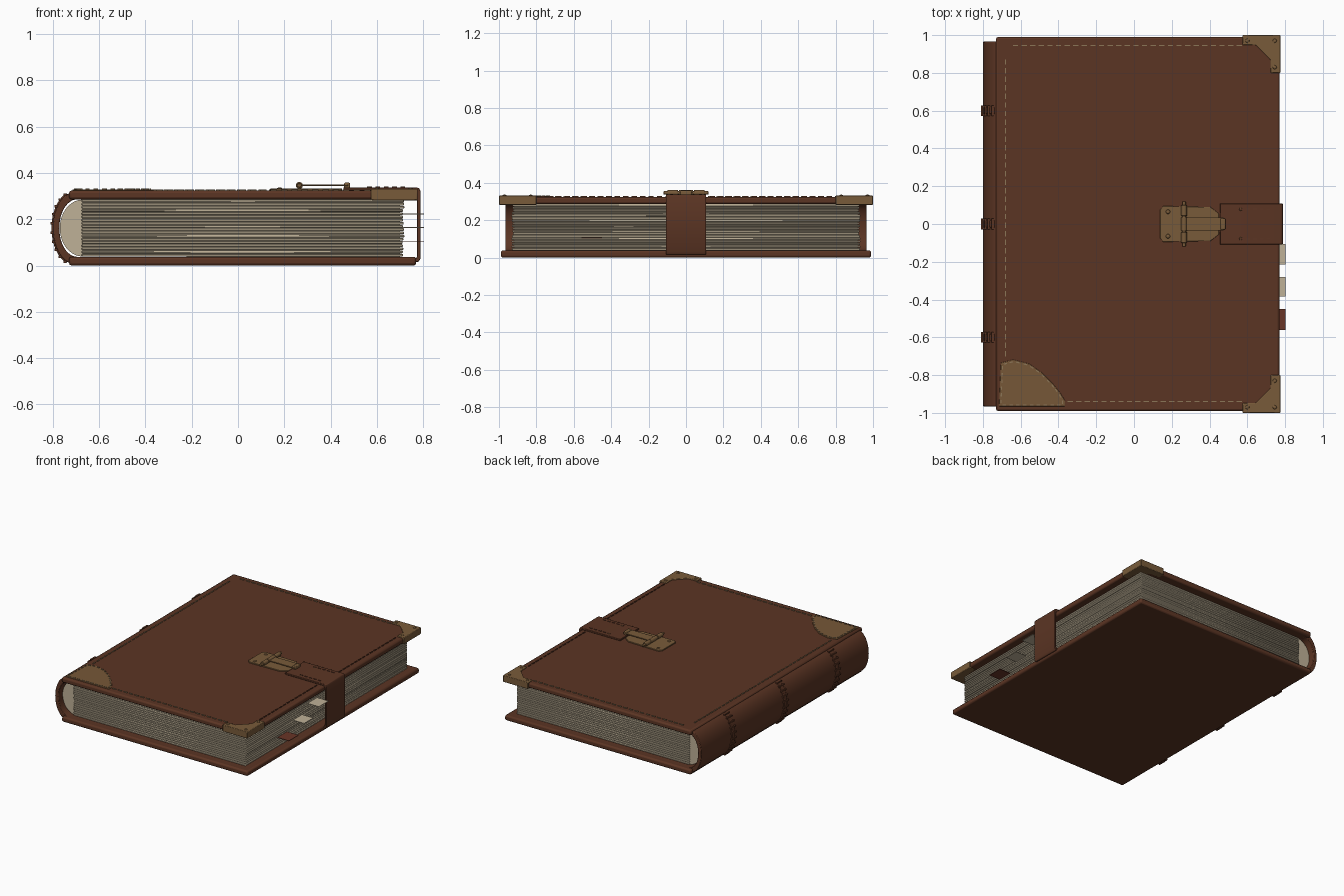
import bpy, bmesh, math, random
from mathutils import Vector, Matrix

if "Cube" in bpy.data.objects:
    bpy.data.objects.remove(bpy.data.objects["Cube"])
random.seed(4)

def mat(name, c):
    m = bpy.data.materials.new(name)
    m.diffuse_color = (*c, 1)
    m.use_nodes = True
    m.node_tree.nodes["Principled BSDF"].inputs["Base Color"].default_value = m.diffuse_color
    return m

LEATHER = mat("brown leather", (0.105, 0.035, 0.017))
BRASS = mat("aged brass", (0.19, 0.105, 0.042))
PATCH = mat("tan leather", (0.18, 0.095, 0.038))
PAPER = mat("parchment", (0.52, 0.44, 0.31))
THREAD = mat("thread", (0.26, 0.18, 0.095))
RED = mat("red ribbon", (0.14, 0.035, 0.02))

def finish(bm, name, m, bevel=0, seg=2, smooth=True):
    bmesh.ops.recalc_face_normals(bm, faces=bm.faces)
    me = bpy.data.meshes.new(name)
    bm.to_mesh(me)
    bm.free()
    ob = bpy.data.objects.new(name, me)
    bpy.context.collection.objects.link(ob)
    me.materials.append(m)
    if bevel:
        b = ob.modifiers.new("bevel", 'BEVEL')
        b.width, b.segments, b.limit_method = bevel, seg, 'ANGLE'
    if smooth:
        bpy.context.view_layer.objects.active = ob
        ob.select_set(True)
        bpy.ops.object.shade_smooth_by_angle(angle=math.radians(35))
        ob.select_set(False)
    return ob

def add_box(bm, x0, x1, y0, y1, z0, z1):
    M = Matrix.Translation(((x0+x1)/2, (y0+y1)/2, (z0+z1)/2)) @ Matrix.Diagonal((x1-x0, y1-y0, z1-z0, 1))
    bmesh.ops.create_cube(bm, size=1, matrix=M)

def box(name, m, *dims, bevel=0):
    bm = bmesh.new()
    add_box(bm, *dims)
    return finish(bm, name, m, bevel)

def add_prism(bm, pts, a, b, axis='z'):
    """Extrude a 2D outline: xy along z, or xz along y."""
    P = (lambda p, t: (p[0], p[1], t)) if axis == 'z' else (lambda p, t: (p[0], t, p[1]))
    lo = [bm.verts.new(P(p, a)) for p in pts]
    hi = [bm.verts.new(P(p, b)) for p in pts]
    n = len(pts)
    bm.faces.new(lo)
    bm.faces.new(hi)
    for i in range(n):
        bm.faces.new((lo[i], lo[(i+1) % n], hi[(i+1) % n], hi[i]))

def prism(name, m, pts, a, b, axis='z', bevel=0):
    bm = bmesh.new()
    add_prism(bm, pts, a, b, axis)
    return finish(bm, name, m, bevel)

def arc(cx, cz, rx, rz, a0, a1, n=24):
    return [(cx + rx*math.cos(math.radians(a0+(a1-a0)*i/n)), cz + rz*math.sin(math.radians(a0+(a1-a0)*i/n)))
            for i in range(n+1)]

def add_dashes(bm, p, q, z, step=0.045, length=0.028, w=0.007):
    p, q = Vector(p), Vector(q)
    d = q - p
    n = max(1, round(d.length/step))
    rot = Matrix.Rotation(math.atan2(d.y, d.x), 4, 'Z')
    for i in range(n):
        c = p + d*((i+0.5)/n)
        bmesh.ops.create_cube(bm, size=1, matrix=Matrix.Translation((c.x, c.y, z)) @ rot @
                              Matrix.Diagonal((length, w, 0.01, 1)))

def rivets(name, pts, z, r=0.011):
    bm = bmesh.new()
    for x, y in pts:
        bmesh.ops.create_uvsphere(bm, u_segments=12, v_segments=6, radius=r,
                                  matrix=Matrix.Translation((x, y, z)) @ Matrix.Diagonal((1, 1, 0.5, 1)))
    finish(bm, name, BRASS)

def rod(name, x, z, r, y0, y1, m=BRASS):
    bm = bmesh.new()
    bmesh.ops.create_cone(bm, cap_ends=True, segments=20, radius1=r, radius2=r, depth=y1-y0,
                          matrix=Matrix.Translation((x, (y0+y1)/2, z)) @ Matrix.Rotation(math.pi/2, 4, 'X'))
    return finish(bm, name, m, 0.003)

# covers
box("bottom_cover", LEATHER, -0.73, 0.77, -0.99, 0.99, 0.0, 0.038, bevel=0.011)
box("top_cover", LEATHER, -0.73, 0.77, -0.99, 0.99, 0.286, 0.324, bevel=0.011)
TOP, MID = 0.324, 0.162

# rounded spine shell
prism("spine", LEATHER, arc(-0.705, MID, 0.095, 0.155, 84, 276) + arc(-0.695, MID, 0.077, 0.124, 270, 90),
      -0.965, 0.965, 'y', bevel=0.004)

# raised spine bands with lacing
for k, y in enumerate((-0.6, 0, 0.6)):
    prism(f"spine_band_{k}", LEATHER,
          arc(-0.705, MID, 0.101, 0.161, 110, 250) + arc(-0.705, MID, 0.09, 0.15, 250, 110),
          y-0.018, y+0.018, 'y', bevel=0.004)
    bm = bmesh.new()
    for x, z in arc(-0.705, MID, 0.1, 0.16, 115, 245, 9):
        add_box(bm, x-0.006, x+0.006, y-0.028, y+0.028, z-0.005, z+0.005)
    finish(bm, f"spine_lacing_{k}", LEATHER)

# page block: rounded core plus thin jittered leaves
prism("page_core", PAPER, [(0.7, 0.036), (0.7, 0.288)] + arc(-0.67, MID, 0.1, 0.123, 90, 270), -0.92, 0.92, 'y')
bm = bmesh.new()
N = 18
h = 0.248/N
for i in range(N):
    z = 0.038 + i*h
    j = random.uniform(-0.004, 0.004)
    add_box(bm, -0.675, 0.715+j, -0.929+j, 0.929-j, z+0.0008, z+h-0.0008)
finish(bm, "page_leaves", PAPER, 0.003, 1)

# page marker tabs
for k, (y0, y1, z, m) in enumerate(((-0.215, -0.105, 0.222, PAPER), (-0.385, -0.28, 0.165, PAPER),
                                    (-0.56, -0.45, 0.105, RED))):
    box(f"page_tab_{k}", m, 0.66, 0.803, y0, y1, z-0.002, z+0.002)

# brass corners on the fore edge of the top cover
for k, s in enumerate((-1, 1)):
    L = [(0.575, 1.0), (0.776, 1.0), (0.776, 0.8), (0.722, 0.8), (0.722, 0.87), (0.645, 0.947), (0.575, 0.947)]
    bm = bmesh.new()
    add_prism(bm, [(x, s*y) for x, y in L], 0.282, 0.331)
    finish(bm, f"brass_corner_{k}", BRASS, 0.004)
    rivets(f"corner_rivets_{k}", [(0.6, s*0.97), (0.745, s*0.97), (0.745, s*0.83)], 0.331)

# sewn patch on the spine-side corner
edge = [(-0.365, -0.935), (-0.39, -0.895), (-0.43, -0.845), (-0.49, -0.785), (-0.555, -0.74), (-0.64, -0.718),
        (-0.705, -0.735)]
outline = [(-0.715, -0.965), (-0.365, -0.965)] + edge
prism("corner_patch", PATCH, outline, TOP-0.004, TOP+0.004, bevel=0.002)
bm = bmesh.new()
ctr = Vector((-0.57, -0.86))
ins = [ctr + (Vector(p)-ctr)*0.93 for p in outline]
for a, b in zip(ins, ins[1:] + ins[:1]):
    add_dashes(bm, a, b, TOP+0.003, 0.035, 0.018, 0.006)
finish(bm, "patch_stitches", THREAD)

# stitching round the top cover
bm = bmesh.new()
for p, q in (((-0.68, -0.71), (-0.68, 0.88)), ((-0.65, 0.945), (0.58, 0.945)), ((-0.36, -0.94), (0.58, -0.94))):
    add_dashes(bm, p, q, TOP)
finish(bm, "cover_stitches", THREAD)
bm = bmesh.new()
for s in (-1, 1):
    add_dashes(bm, (0.725, s*0.12), (0.725, s*0.79), TOP)
finish(bm, "fore_edge_stitches", LEATHER)

# closing strap folded over the fore edge
prism("strap", LEATHER, [(0.455, TOP), (0.455, 0.337), (0.772, 0.337), (0.783, 0.334), (0.788, 0.322),
                         (0.788, 0.03), (0.78, 0.016), (0.768, 0.016), (0.768, 0.03), (0.774, 0.04),
                         (0.774, 0.31), (0.765, TOP)], -0.108, 0.108, 'y', bevel=0.003)
bm = bmesh.new()
for s in (-1, 1):
    add_dashes(bm, (0.55, s*0.078), (0.73, s*0.078), 0.336, 0.036, 0.02, 0.006)
finish(bm, "strap_stitches", LEATHER)
rivets("strap_rivets", [(0.565, -0.078), (0.565, 0.078)], 0.337, 0.008)

# brass hasp: base plate, hinge, arm and catch
half = [(0.138, 0.075), (0.155, 0.095), (0.405, 0.09), (0.45, 0.055)]
prism("hasp_plate", BRASS, half + [(x, -y) for x, y in reversed(half)], TOP-0.002, TOP+0.008, bevel=0.002)
rivets("hasp_rivets", [(0.18, -0.065), (0.18, 0.065)], TOP+0.008, 0.012)
for k, (y0, y1) in enumerate(((-0.1, -0.042), (-0.038, 0.038), (0.042, 0.1))):
    rod(f"hinge_knuckle_{k}", 0.265, 0.346, 0.015, y0, y1)
rod("hinge_pin", 0.265, 0.346, 0.009, -0.12, 0.12)
box("hasp_arm", BRASS, 0.265, 0.475, -0.035, 0.035, 0.344, 0.351, bevel=0.002)
box("hasp_catch", BRASS, 0.458, 0.484, -0.03, 0.03, 0.33, 0.358, bevel=0.005)
